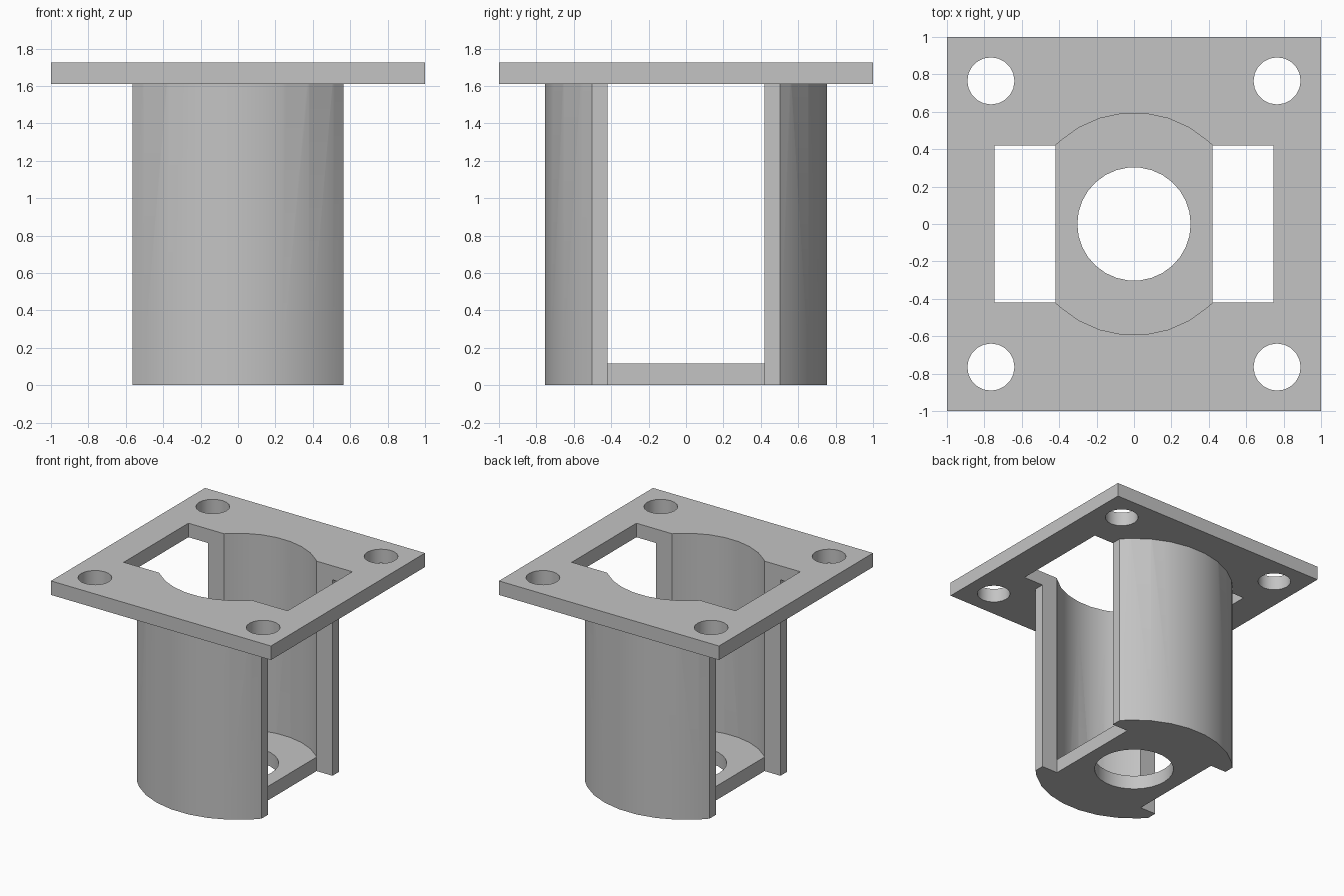
import bpy
import bmesh
import math

cube = bpy.data.objects.get("Cube")
if cube:
    bpy.data.objects.remove(cube, do_unlink=True)

# Main sizes
OUTER_R, INNER_R, BORE_R, BOLT_R = 0.757, 0.594, 0.303, 0.126
SLOT = 0.42          # half width of the floor and of the side openings
WALL_X = 0.565       # half width of the curved walls
WINDOW_X = 0.745     # half length of the flange opening
BOLT = 0.765         # bolt hole offset
FLOOR_Z, FLANGE_Z, TOP_Z = 0.115, 1.61, 1.725

grey = bpy.data.materials.new("plain grey")
grey.use_nodes = True
colour = (0.55, 0.55, 0.55, 1)
grey.diffuse_color = colour
grey.node_tree.nodes["Principled BSDF"].inputs["Base Color"].default_value = colour


def arc(r, start, end, steps):
    angles = [math.radians(start + (end - start) * i / steps) for i in range(steps + 1)]
    return [(r * math.cos(a), r * math.sin(a)) for a in angles]


def circle(r, sides, x=0, y=0):
    return [(x + px, y + py) for px, py in arc(r, 0, 360, sides)[:-1]]


def half_turn(points):
    return [(-x, -y) for x, y in points]


def prism(name, loops, z0, z1):
    """Extrude a flat section, whose inner loops become holes."""
    bm = bmesh.new()
    for loop in loops:
        verts = [bm.verts.new((x, y, z0)) for x, y in loop]
        for a, b in zip(verts, verts[1:] + verts[:1]):
            bm.edges.new((a, b))
    bmesh.ops.triangle_fill(bm, use_beauty=True, edges=bm.edges[:], normal=(0, 0, 1))
    grown = bmesh.ops.extrude_face_region(bm, geom=bm.faces[:], use_keep_orig=True)
    top = [v for v in grown["geom"] if isinstance(v, bmesh.types.BMVert)]
    bmesh.ops.translate(bm, verts=top, vec=(0, 0, z1 - z0))
    bmesh.ops.recalc_face_normals(bm, faces=bm.faces[:])
    mesh = bpy.data.meshes.new(name)
    bm.to_mesh(mesh)
    bm.free()
    mesh.materials.append(grey)
    obj = bpy.data.objects.new(name, mesh)
    bpy.context.collection.objects.link(obj)
    return obj


# Shared outlines
edge_y = 0.502
outer_side = ([(SLOT, SLOT), (WALL_X, SLOT), (WALL_X, edge_y)]
              + arc(OUTER_R, 48, 132, 7)
              + [(-WALL_X, edge_y), (-WALL_X, SLOT), (-SLOT, SLOT)])
inner_arc = arc(INNER_R, 48, 132, 7)
wall = outer_side + inner_arc[::-1]
window = ([(WINDOW_X, SLOT), (SLOT, SLOT)] + inner_arc
          + [(-SLOT, SLOT), (-WINDOW_X, SLOT)])
square = [(1, -1), (1, 1), (-1, 1), (-1, -1)]
bolts = [circle(BOLT_R, 20, BOLT * x, BOLT * y) for x, y in square]

# Floor with bore, two curved walls, and square flange
holder = prism("flanged_holder", [outer_side + half_turn(outer_side), circle(BORE_R, 30)],
               0, FLOOR_Z)
parts = [
    prism("back_wall", [wall], FLOOR_Z, FLANGE_Z),
    prism("front_wall", [half_turn(wall)], FLOOR_Z, FLANGE_Z),
    prism("flange", [square, window + half_turn(window)] + bolts, FLANGE_Z, TOP_Z),
]

# Fuse the parts into one solid
for part in parts:
    union = holder.modifiers.new("fuse " + part.name, "BOOLEAN")
    union.operation = "UNION"
    union.solver = "EXACT"
    union.object = part
solid = bpy.data.meshes.new_from_object(
    holder.evaluated_get(bpy.context.evaluated_depsgraph_get()))
holder.modifiers.clear()
holder.data = solid
for part in parts:
    bpy.data.objects.remove(part, do_unlink=True)

# Smooth curved walls, keep corners sharp
bpy.ops.object.select_all(action="DESELECT")
holder.select_set(True)
bpy.context.view_layer.objects.active = holder
bpy.ops.object.shade_smooth_by_angle(angle=math.radians(30))
